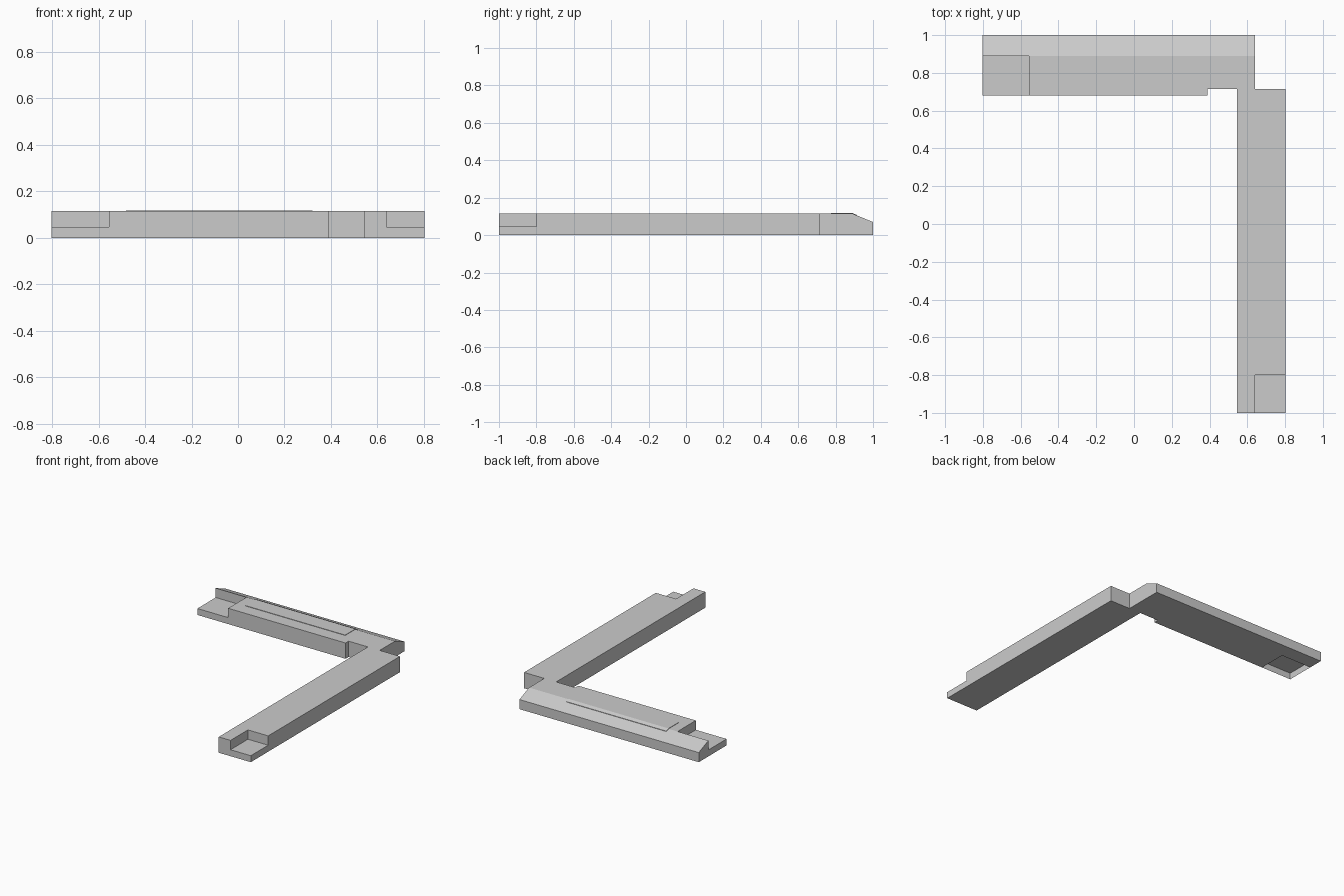
import bpy, bmesh

if "Cube" in bpy.data.objects:
    bpy.data.objects.remove(bpy.data.objects["Cube"])

T, LOW, BACK = 0.115, 0.047, 0.07     # top, notch floor, chamfered back edge
XS = [-0.803, -0.555, 0.39, 0.545, 0.64, 0.803]
YS = [-1.0, -0.8, 0.68, 0.715, 0.89, 1.0]
# plan from front to back: # full height, n notch, t open-bottomed notch, c chamfer
PLAN = ["...#n",
        "...##",
        "t#.##",
        "t###.",
        "cccc."]


def kind(i, j):
    return PLAN[j][i] if 0 <= i < 5 and 0 <= j < 5 else "."


def height(i, j, vy):
    k = kind(i, j)
    if k == "c":
        return BACK if vy == 5 else T
    return {".": 0.0, "#": T, "n": LOW, "t": LOW}[k]


def finish(name, bm):
    bmesh.ops.remove_doubles(bm, verts=bm.verts, dist=1e-5)
    bmesh.ops.recalc_face_normals(bm, faces=bm.faces)
    bmesh.ops.dissolve_limit(bm, angle_limit=0.01, verts=bm.verts, edges=bm.edges)
    me = bpy.data.meshes.new(name)
    bm.to_mesh(me)
    bm.free()
    ob = bpy.data.objects.new(name, me)
    bpy.context.collection.objects.link(ob)
    return ob


# L-shaped frame body
bm = bmesh.new()


def face(pts):
    bm.faces.new([bm.verts.new(p) for p in pts])


for j in range(5):
    for i in range(5):
        k = kind(i, j)
        if k == ".":
            continue
        corners = [(i, j), (i + 1, j), (i + 1, j + 1), (i, j + 1)]
        face([(XS[a], YS[b], height(i, j, b)) for a, b in corners])
        if k != "t":
            face([(XS[a], YS[b], 0) for a, b in reversed(corners)])
        # walls wherever the neighbouring cell is lower
        for n, (di, dj) in enumerate([(0, -1), (1, 0), (0, 1), (-1, 0)]):
            (a, b), (c, d) = corners[n], corners[(n + 1) % 4]
            lo = [height(i + di, j + dj, v) for v in (b, d)]
            hi = [height(i, j, v) for v in (b, d)]
            if sum(hi) > sum(lo) + 1e-4:
                face([(XS[a], YS[b], lo[0]), (XS[c], YS[d], lo[1]),
                      (XS[c], YS[d], hi[1]), (XS[a], YS[b], hi[0])])
finish("corner_frame", bm)

# Thin raised panel that folds over the chamfer
bm = bmesh.new()
slope_z = T - (T - BACK) * 0.025 / 0.11
line = [(0.775, T), (0.89, T), (0.915, slope_z)]
profile = [(y, z + 0.003) for y, z in line] + [(y, z - 0.002) for y, z in reversed(line)]
f = bm.faces.new([bm.verts.new((-0.483, y, z)) for y, z in profile])
ext = bmesh.ops.extrude_face_region(bm, geom=[f])
bmesh.ops.translate(bm, vec=(0.803, 0, 0),
                    verts=[v for v in ext["geom"] if isinstance(v, bmesh.types.BMVert)])
if not f.is_valid or len(bm.faces) < 8:
    bm.faces.new([v for v in bm.verts if v.co.x < -0.4])
finish("raised_panel", bm)
